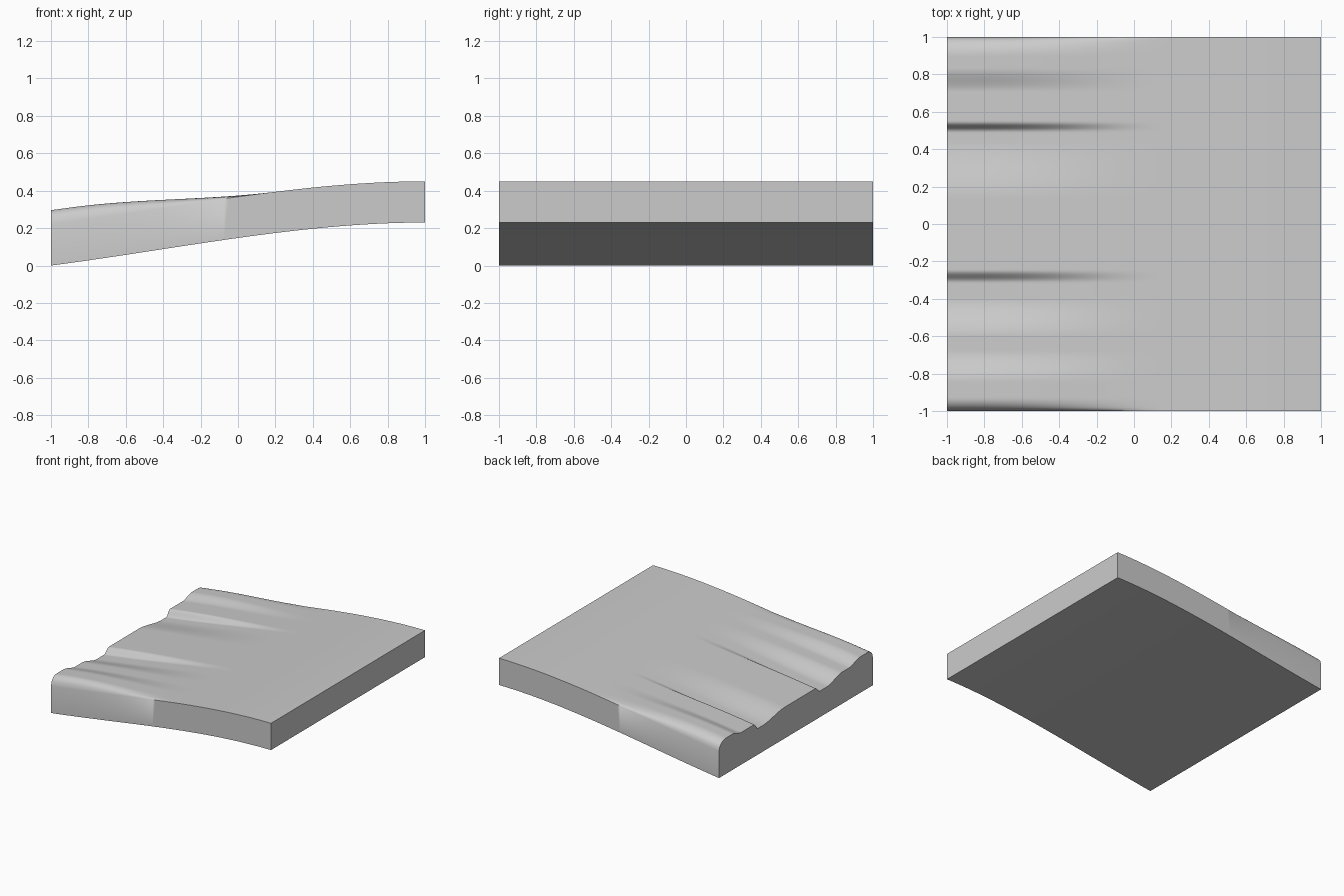
import bpy, bmesh, math

if "Cube" in bpy.data.objects:
    bpy.data.objects.remove(bpy.data.objects["Cube"])

NX, NY = 80, 200
THICK = 0.22


def smooth(t):
    t = max(0.0, min(1.0, t))
    return t * t * (3 - 2 * t)


# underside: gentle S-curve rising along x
def base_z(x):
    t = (x + 1) / 2
    return 0.23 * smooth(t) + 0.26 * t * (1 - t) ** 2


# steps across the rippled end: (centre y, width, height change)
STEPS = [(-0.76, 0.16, -0.036), (-0.50, 0.20, -0.045), (-0.28, 0.06, 0.042),
         (0.29, 0.30, -0.042), (0.52, 0.05, 0.050), (0.77, 0.12, 0.030)]


def ripple(y):
    h = 0.076 + sum(d * smooth((y - c) / w + 0.5) for c, w, d in STEPS)
    # rounded outer edges
    for dist, r in ((y + 1, 0.07), (1 - y, 0.10)):
        if dist < r:
            h *= math.sqrt(max(0.0, 1 - (1 - dist / r) ** 2))
    return h


def top_z(x, y):
    return base_z(x) + THICK + ripple(y) * smooth((0.2 - x) / 1.1)


# slab: top and bottom grids joined by side walls
bm = bmesh.new()
xs = [-1 + 2 * i / NX for i in range(NX + 1)]
ys = [-1 + 2 * j / NY for j in range(NY + 1)]
top = [[bm.verts.new((x, y, top_z(x, y))) for y in ys] for x in xs]
bot = [[bm.verts.new((x, y, base_z(x))) for y in ys] for x in xs]
for i in range(NX):
    for j in range(NY):
        for g in (top, bot):
            bm.faces.new((g[i][j], g[i + 1][j], g[i + 1][j + 1], g[i][j + 1]))
    for j in (0, NY):
        bm.faces.new((bot[i][j], bot[i + 1][j], top[i + 1][j], top[i][j]))
for j in range(NY):
    for i in (0, NX):
        bm.faces.new((bot[i][j], bot[i][j + 1], top[i][j + 1], top[i][j]))
bmesh.ops.recalc_face_normals(bm, faces=bm.faces)

mesh = bpy.data.meshes.new("rippled_slab")
bm.to_mesh(mesh)
bm.free()
slab = bpy.data.objects.new("rippled_slab", mesh)
bpy.context.collection.objects.link(slab)

grey = bpy.data.materials.new("plain grey")
grey.diffuse_color = (0.6, 0.6, 0.6, 1)
grey.use_nodes = True
grey.node_tree.nodes["Principled BSDF"].inputs["Base Color"].default_value = grey.diffuse_color
mesh.materials.append(grey)

bpy.context.view_layer.objects.active = slab
slab.select_set(True)
bpy.ops.object.shade_smooth_by_angle(angle=math.radians(60))
